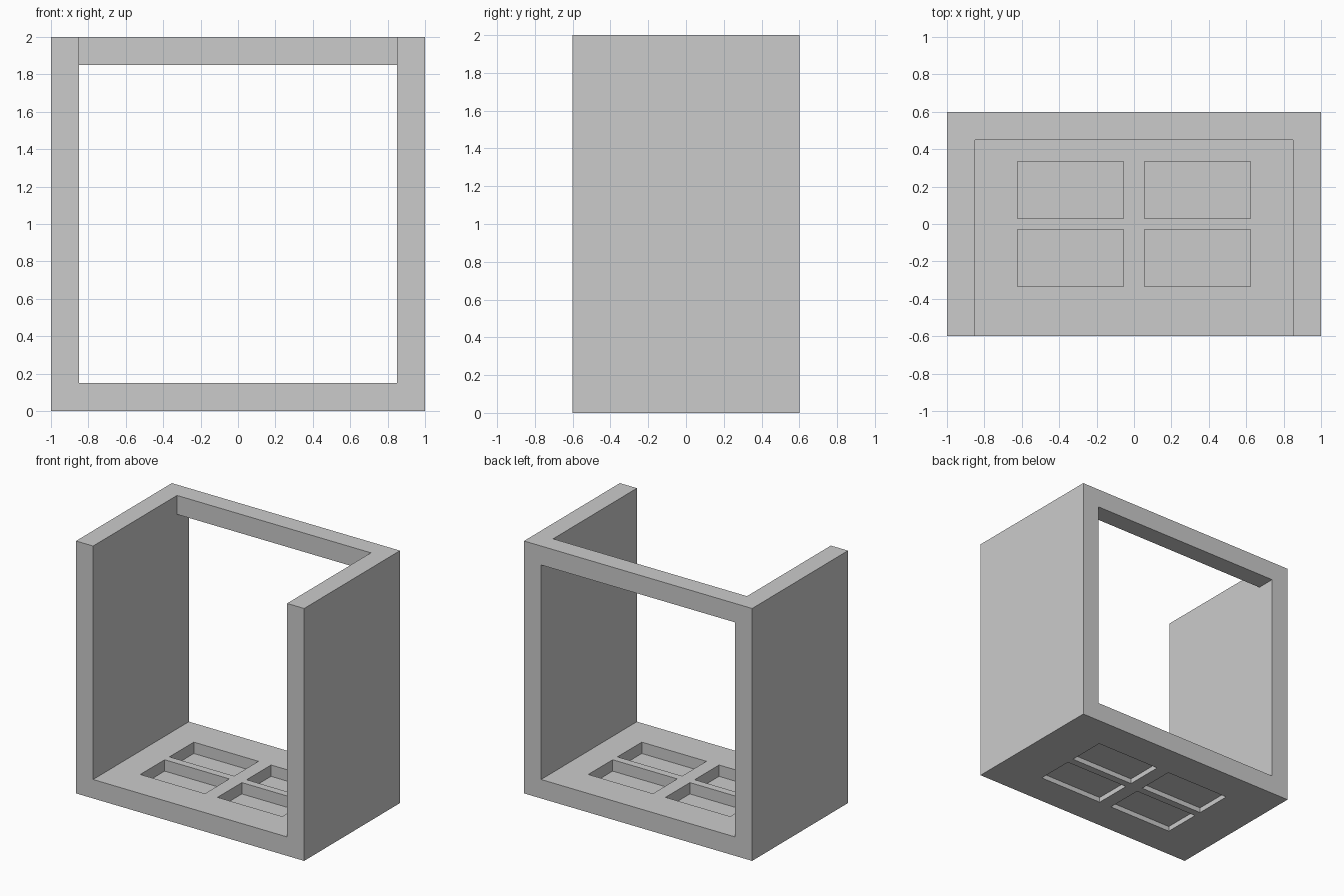
import bpy

if "Cube" in bpy.data.objects:
    bpy.data.objects.remove(bpy.data.objects["Cube"])


def box(name, lo, hi):
    """Axis-aligned box between two corners."""
    verts = [(x, y, z) for x in (lo[0], hi[0]) for y in (lo[1], hi[1]) for z in (lo[2], hi[2])]
    faces = [(0, 1, 3, 2), (4, 6, 7, 5), (0, 4, 5, 1), (2, 3, 7, 6), (0, 2, 6, 4), (1, 5, 7, 3)]
    mesh = bpy.data.meshes.new(name)
    mesh.from_pydata(verts, [], faces)
    obj = bpy.data.objects.new(name, mesh)
    bpy.context.collection.objects.link(obj)
    return obj


def cut(body, lo, hi):
    """Subtract a box from the body and remove the cutter."""
    cutter = box("cutter", lo, hi)
    cutter.hide_render = True
    mod = body.modifiers.new("cut", 'BOOLEAN')
    mod.operation = 'DIFFERENCE'
    mod.solver = 'EXACT'
    mod.object = cutter
    bpy.context.view_layer.objects.active = body
    bpy.ops.object.modifier_apply(modifier=mod.name)
    bpy.data.objects.remove(cutter)


T = 0.15  # wall thickness

# Outer block
frame = box("open_box_frame", (-1, -0.6, 0), (1, 0.6, 2))

# Interior, open at the front and top
cut(frame, (-1 + T, -1, T), (1 - T, 0.6 - T, 3))

# Opening through the back, leaving a top rail
cut(frame, (-1 + T, 0.3, T), (1 - T, 1, 2 - T))

# Four floor panes, recessed from above and below
for sx in (-1, 1):
    for sy in (-1, 1):
        xs = sorted((sx * 0.055, sx * 0.622))
        ys = sorted((sy * 0.03, sy * 0.335))
        cut(frame, (xs[0], ys[0], 0.06), (xs[1], ys[1], 0.3))
        cut(frame, (xs[0], ys[0], -0.2), (xs[1], ys[1], 0.04))
